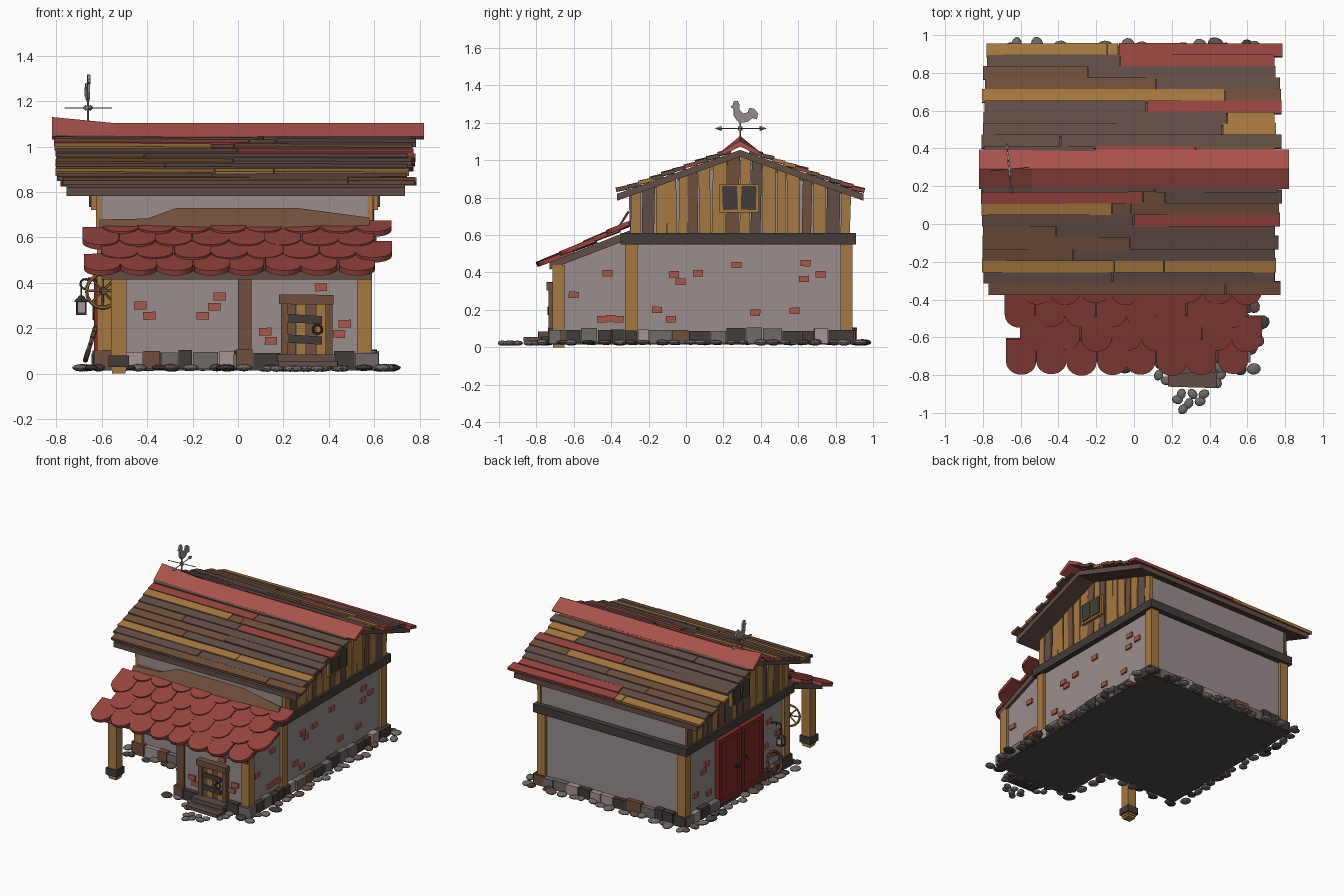
import bpy, bmesh, random
from math import sin, cos, pi, radians, atan
from mathutils import Matrix, Vector

if "Cube" in bpy.data.objects:
    bpy.data.objects.remove(bpy.data.objects["Cube"])
random.seed(7)
R = random.uniform
T = Matrix.Translation
RX, RY, RZ = (lambda a, k=k: Matrix.Rotation(a, 4, k) for k in 'XYZ')

PAL = dict(wall=(152, 140, 140), tan=(165, 120, 66), wood=(112, 80, 62), grey_wood=(98, 78, 72),
           dark=(68, 62, 60), tile=(150, 70, 65), ridge=(168, 82, 76), door_red=(125, 45, 45),
           brick=(168, 88, 76), stone=(112, 106, 106), pale=(165, 148, 146), iron=(60, 58, 60),
           base=(75, 75, 76), metal=(150, 140, 142))
NAMES = list(PAL)
MATS = []
for n, c in PAL.items():
    m = bpy.data.materials.new(n)
    m.diffuse_color = [(v / 255) ** 2.2 for v in c] + [1]
    m.use_nodes = True
    m.node_tree.nodes["Principled BSDF"].inputs["Base Color"].default_value = m.diffuse_color
    MATS.append(m)


class Part:
    """Collects coloured solids into one named object."""
    def __init__(self, name):
        self.name, self.bm = name, bmesh.new()

    def paint(self, verts, mat):
        for f in {f for v in verts for f in v.link_faces}:
            f.material_index = NAMES.index(mat)

    def box(self, x0, x1, y0, y1, z0, z1, mat, rot=Matrix()):
        M = T(((x0 + x1) / 2, (y0 + y1) / 2, (z0 + z1) / 2)) @ rot @ Matrix.Diagonal((x1 - x0, y1 - y0, z1 - z0, 1))
        self.paint(bmesh.ops.create_cube(self.bm, size=1, matrix=M)['verts'], mat)

    def prism(self, pts, M, d, mat):
        a = [self.bm.verts.new(M @ Vector((x, y, 0))) for x, y in pts]
        b = [self.bm.verts.new(M @ Vector((x, y, d))) for x, y in pts]
        n = len(pts)
        self.bm.faces.new(a[::-1])
        self.bm.faces.new(b)
        for i in range(n):
            self.bm.faces.new((a[i], a[(i + 1) % n], b[(i + 1) % n], b[i]))
        self.paint(a, mat)
        self.paint(b, mat)

    def rod(self, p, q, r, mat, r2=None, n=6):
        p, q = Vector(p), Vector(q)
        M = T((p + q) / 2) @ (q - p).to_track_quat('Z', 'Y').to_matrix().to_4x4()
        self.paint(bmesh.ops.create_cone(self.bm, cap_ends=True, segments=n, radius1=r, radius2=r if r2 is None else r2,
                                         depth=(q - p).length, matrix=M)['verts'], mat)

    def ring(self, M, rad, r, mat, a0=0, a1=2 * pi, n=14):
        p = [M @ Vector((rad * cos(a0 + (a1 - a0) * i / n), rad * sin(a0 + (a1 - a0) * i / n), 0)) for i in range(n + 1)]
        for a, b in zip(p, p[1:]):
            self.rod(a, b, r, mat)

    def pebble(self, x, y, z, sx, sy, sz, mat):
        M = T((x, y, z)) @ RZ(R(0, 3)) @ Matrix.Diagonal((sx, sy, sz, 1))
        self.paint(bmesh.ops.create_icosphere(self.bm, subdivisions=2, radius=1, matrix=M)['verts'], mat)

    def done(self):
        bmesh.ops.recalc_face_normals(self.bm, faces=self.bm.faces)
        me = bpy.data.meshes.new(self.name)
        self.bm.to_mesh(me)
        self.bm.free()
        for m in MATS:
            me.materials.append(m)
        bpy.context.collection.objects.link(bpy.data.objects.new(self.name, me))


def YZ(x):   # profile in y,z extruded along +x
    return Matrix(((0, 0, 1, x), (1, 0, 0, 0), (0, 1, 0, 0), (0, 0, 0, 1)))


def XZ(y):   # profile in x,z extruded along -y
    return Matrix(((1, 0, 0, 0), (0, 0, -1, y), (0, 1, 0, 0), (0, 0, 0, 1)))


RIDGE_Y, SLOPE = .29, .354
def roof_z(y):
    return 1.055 - SLOPE * abs(y - RIDGE_Y)

# plaster walls and dark floor slab
p = Part('plaster_walls')
p.prism([(-.3, .02), (.87, .02), (.87, .81), (.29, 1.0), (-.3, .81)], YZ(-.6), 1.17, 'wall')
p.prism([(-.7, .02), (-.29, .02), (-.29, .59), (-.7, .43)], YZ(.02), .55, 'wall')
p.done()
p = Part('floor_slab')
p.box(-.63, .6, -.33, .9, .015, .03, 'base')
p.box(0, .6, -.73, -.33, .015, .03, 'base')
p.done()

# corner posts
p = Part('corner_posts')
for x in (-.62, .525):
    for y in (-.325, .825):
        p.box(x, x + .065, y, y + .065, .02, .56, 'tan')
p.box(.525, .59, -.715, -.65, .02, .44, 'tan')
p.box(0, .06, -.715, -.65, .02, .44, 'wood')
p.box(-.56, -.49, -.715, -.645, .015, .44, 'tan')
p.box(-.57, -.48, -.725, -.635, .03, .08, 'dark')
p.box(-.555, -.495, -.71, -.65, 0, .03, 'tan')
p.done()

# belt beam around the barn
p = Part('belt_beam')
p.box(-.64, .61, -.35, -.29, .55, .61, 'dark')
p.box(-.64, .61, .86, .91, .55, .61, 'dark')
p.box(-.64, -.59, -.35, .91, .55, .61, 'dark')
p.box(.56, .61, -.35, .91, .55, .61, 'dark')
p.done()

# gable planks and shuttered windows on both ends
p = Part('gable_planks')
for x in (-.625, .57):
    y, i = -.3, 0
    while y < .85:
        w = min(R(.05, .085), .88 - y)
        a, b = y + R(0, .006), y + w - R(.002, .008)
        k = R(-.008, .008)
        pts = [(a, .6), (b, .6), (b + k, roof_z(b) - .03)]
        if a < RIDGE_Y < b:
            pts.append((RIDGE_Y, roof_z(RIDGE_Y) - .03))
        p.prism(pts + [(a + k, roof_z(a) - .03)], YZ(x), R(.022, .028), ('tan', 'grey_wood', 'wood')[i % 3 if R(0, 1) > .3 else 0])
        y, i = y + w, i + 1
p.done()
p = Part('gable_windows')
for s, x in ((-1, -.635), (1, .605)):
    p.box(x - .012, x + .012, .18, .39, .72, .87, 'tan')
    for y, a in ((.235, 2), (.335, -2)):
        p.box(x - .02, x + .02, y - .04, y + .04, .735, .862, 'dark', RX(radians(a)))
p.done()

# main roof deck and overlapping boards
p = Part('roof_deck')
top = [(-.37, .82), (.29, 1.055), (.95, .82)]
p.prism(top + [(y, z - .037) for y, z in top[::-1]], YZ(-.755), 1.49, 'grey_wood')
p.done()
p = Part('roof_boards')
for s in (-1, 1):
    for i in range(10):
        y = RIDGE_Y + s * (.085 + .0605 * i)
        cuts = [-.79 + R(-.02, .02)] + sorted(R(-.45, .5) for _ in range(random.choice((1, 1, 2)))) + [.765 + R(-.02, .025)]
        for a, b in zip(cuts, cuts[1:]):
            z = roof_z(y) + .014 + R(-.003, .003)
            p.box(a, b - .004, y - .036, y + .036, z - .01, z + .01,
                  random.choice(('wood', 'wood', 'grey_wood', 'tan', 'grey_wood', 'tan', 'tile')),
                  RX(-s * radians(13 + R(-1, 1))) @ RY(R(-.006, .006)))
p.done()

# bent ridge cap
p = Part('ridge_cap')
for x0, x1, h0, h1 in ((-.82, -.54, 1.13, 1.103), (-.54, .82, 1.103, 1.103)):
    rows = []
    for x, h in ((x0, h0), (x1, h1)):
        rows.append([p.bm.verts.new((x, y, z)) for y, z in
                     ((.185, 1.045), (.29, h), (.395, 1.045), (.38, 1.03), (.29, h - .03), (.2, 1.03))])
    for i in range(6):
        p.bm.faces.new((rows[0][i], rows[0][(i + 1) % 6], rows[1][(i + 1) % 6], rows[1][i]))
    for r in rows:
        p.bm.faces.new(r)
        p.paint(r, 'ridge')
p.done()

# porch roof: support deck, eave beam, scalloped tiles, flashing
p = Part('porch_deck')
p.prism([(-.73, .415), (-.3, .58), (-.3, .625), (-.73, .455)], YZ(-.6), 1.19, 'grey_wood')
p.done()
p = Part('porch_tiles')
for i in range(4):
    y = -.79 + .125 * i
    arc = [(.08 * cos(a), .075 + .075 * sin(a)) for a in (pi + pi * k / 10 for k in range(11))]
    for c in range(8):
        M = T((-.6 + .16 * c + .08 * (i % 2) + R(-.006, .006), y + R(-.006, .006), .432 + .455 * (y + .79))) @ RX(atan(.39) + R(-.02, .02)) @ RY(R(-.03, .03))
        p.prism(arc + [(.08, .2 if i < 3 else .13), (-.08, .2 if i < 3 else .13)], M, .024, 'tile')
p.done()
p = Part('porch_flashing')
p.prism([(-.61, 0), (.58, 0), (.58, .06), (.26, .11), (-.27, .11), (-.4, .055), (-.61, .05)],
        T((0, -.36, .63)) @ RX(radians(58)), .012, 'wood')
p.done()

# foundation blocks
p = Part('foundation_blocks')
def course(a, b, fixed, axis):
    t = a
    while t < b - .02:
        w = min(R(.06, .12), b - t)
        if b - t - w < .04:
            w = b - t
        e, z = R(.03, .045), R(.085, .108)
        u = (t + .002, t + w - .002, fixed - e, fixed + e)
        v = u if axis == 'x' else u[2:] + u[:2]
        p.box(*v, .02, z, random.choice(('dark', 'stone', 'pale', 'wood', 'dark')), RZ(R(-.03, .03)))
        t += w
course(-.63, .01, -.3, 'x')
course(-.01, .19, -.7, 'x')
course(.42, .62, -.7, 'x')
course(-.63, .61, .87, 'x')
course(-.72, .9, .575, 'y')
course(-.7, -.32, .025, 'y')
course(-.33, 0, -.6, 'y')
course(.52, .9, -.6, 'y')
p.done()

# loose pebbles round the outline and before the steps
p = Part('pebbles')
path = [(-.67, -.36), (-.03, -.36), (-.03, -.75), (.64, -.75), (.65, .93), (-.68, .93), (-.67, -.36)]
for a, b in zip(path, path[1:]):
    a, b = Vector(a), Vector(b)
    n = int((b - a).length / .075)
    for i in range(n):
        q = a.lerp(b, i / n)
        p.pebble(q.x + R(-.03, .03), q.y + R(-.02, .02), .026, R(.03, .05), R(.025, .04), R(.012, .018), random.choice(('stone', 'dark', 'stone', 'grey_wood')))
for x, y in ((.13, -.8), (.17, -.83), (.46, -.8), (.44, -.84), (.25, -.9), (.31, -.9), (.37, -.9), (.23, -.93), (.29, -.95), (.35, -.94), (.26, -.98)):
    p.pebble(x, y, .022, .03, .024, .014, 'stone')
p.done()

# exposed bricks
p = Part('exposed_bricks')
for x, z in ((-.43, .3), (-.39, .255), (-.08, .34), (-.105, .295), (-.155, .255), (.365, .38), (.47, .22), (.12, .185), (.145, .145), (.445, .175)):
    y = -.3 if x < 0 else -.7
    p.box(x - .027, x + .027, y - .012, y + .01, z - .017, z + .017, 'brick', RY(R(-.05, .05)))
right = ((-.42, .395), (-.6, .28), (-.4, .155), (-.45, .15), (-.36, .15), (-.155, .2), (-.08, .15), (-.065, .39), (-.03, .35),
         (.065, .395), (.27, .44), (.37, .185), (.58, .195), (.64, .45), (.63, .365), (.72, .39))
left = ((.62, .38), (.66, .34), (.75, .2), (.6, .16), (-.1, .42), (-.2, .3), (-.06, .25), (-.16, .16))
for x, side in ((.57, right), (-.6, left)):
    for y, z in side:
        p.box(x - .012, x + .012, y - .027, y + .027, z - .017, z + .017, 'brick', RX(R(-.05, .05)))
p.done()

# front door and steps
p = Part('front_door')
for i in range(4):
    p.box(.215 + i * .043, .256 + i * .043, -.722, -.69, .08, .31, ('wood', 'tan')[i % 2])
p.box(.19, .22, -.735, -.69, .08, .31, 'wood')
p.box(.385, .415, -.735, -.69, .08, .31, 'wood')
p.box(.18, .42, -.745, -.69, .305, .348, 'wood', RY(.01))
for z in (.15, .24):
    p.box(.22, .37, -.73, -.71, z - .018, z + .018, 'dark', RY(.06))
p.ring(T((.35, -.735, .195)) @ RX(pi / 2), .02, .005, 'iron')
p.done()
p = Part('door_steps')
p.box(.17, .43, -.79, -.7, .055, .085, 'grey_wood', RZ(.02))
p.box(.18, .44, -.865, -.77, .03, .055, 'grey_wood', RZ(-.03))
p.box(.2, .41, -.83, -.7, .015, .055, 'dark')
p.done()

# red double barn door on the left side
p = Part('barn_door')
for y0, y1, h in ((0, .258, .225), (.262, .52, .295)):
    p.box(-.625, -.595, y0, y1, .04, .52, 'door_red')
    for v in ((y0, y0 + .03, .04, .52), (y1 - .03, y1, .04, .52), (y0, y1, .04, .07), (y0, y1, .49, .52)):
        p.box(-.635, -.62, *v, 'door_red')
    p.ring(T((-.635, h, .27)) @ RY(pi / 2), .03, .006, 'iron', pi / 2 if h < .26 else -pi / 2, 3 * pi / 2 if h < .26 else pi / 2, 8)
p.done()

# wagon wheel on the corner post, hoop leaning on the wall
p = Part('wagon_wheel')
M = T((-.595, -.35, .365)) @ RZ(.3) @ RX(pi / 2 + .06)
p.ring(M, .075, .008, 'tan', n=18)
p.rod(M @ Vector((0, 0, -.015)), M @ Vector((0, 0, .02)), .016, 'wood', n=8)
for i in range(8):
    p.rod(M @ Vector((0, 0, 0)), M @ Vector((.075 * cos(i * pi / 4), .075 * sin(i * pi / 4), 0)), .005, 'tan')
p.done()
p = Part('leaning_hoop')
p.ring(T((-.65, -.1, .13)) @ RY(pi / 2 + .3), .075, .011, 'wood', n=16)
p.done()

# hanging lantern
p = Part('lantern')
p.rod((-.6, -.12, .4), (-.66, -.12, .42), .006, 'iron')
p.ring(T((-.672, -.12, .395)) @ RX(pi / 2), .022, .005, 'iron', 0, pi * 1.5, 8)
p.rod((-.69, -.12, .33), (-.69, -.12, .38), .004, 'iron')
p.rod((-.69, -.12, .315), (-.69, -.12, .345), .034, 'iron', .008, 4)
p.box(-.709, -.671, -.139, -.101, .268, .315, 'pale')
p.box(-.714, -.666, -.144, -.096, .258, .27, 'iron')
for x in (-.709, -.671):
    for y in (-.139, -.101):
        p.rod((x, y, .26), (x, y, .318), .004, 'iron')
p.done()

# weather vane with cockerel
p = Part('weather_vane')
V = T((-.66, .29, 0)) @ RZ(.1)
p.rod(V @ Vector((0, 0, 1.1)), V @ Vector((0, 0, 1.23)), .005, 'metal')
p.rod(V @ Vector((-.105, 0, 1.17)), V @ Vector((.105, 0, 1.17)), .003, 'metal')
p.rod(V @ Vector((0, -.11, 1.17)), V @ Vector((0, .12, 1.17)), .003, 'metal')
p.rod(V @ Vector((0, 0, 1.16)), V @ Vector((0, 0, 1.18)), .012, 'metal')
for y0, y1 in ((-.1, -.135), (.105, .14)):
    p.rod(V @ Vector((0, y0, 1.17)), V @ Vector((0, y1, 1.17)), .014, 'metal', .001, 4)
cock = [(0, 1.2), (.04, 1.205), (.065, 1.225), (.09, 1.22), (.095, 1.25), (.075, 1.275), (.05, 1.28), (.04, 1.255), (.015, 1.25),
        (-.005, 1.27), (-.005, 1.3), (-.015, 1.318), (-.035, 1.315), (-.04, 1.295), (-.052, 1.285), (-.035, 1.275), (-.035, 1.24), (-.02, 1.215)]
p.prism(cock, V @ YZ(-.006), .012, 'metal')
p.done()
